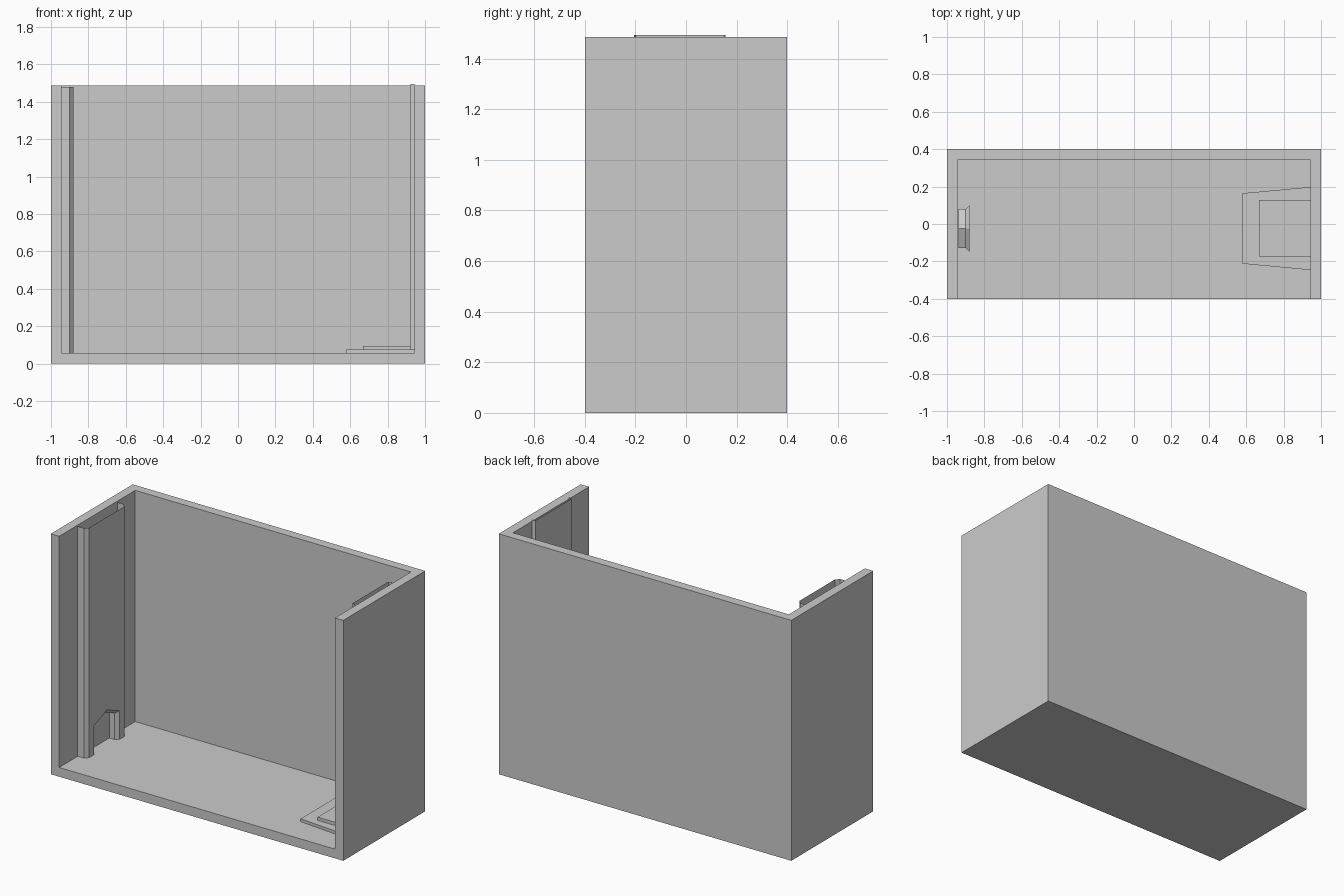
import bpy, bmesh

if "Cube" in bpy.data.objects:
    bpy.data.objects.remove(bpy.data.objects["Cube"])

CY = -0.024          # shared centre line of both chimney breasts
T = 0.057            # wall and floor thickness
TOP = 1.486


def make_object(name, faces):
    """Object from a list of faces, each a list of points."""
    bm = bmesh.new()
    for pts in faces:
        bm.faces.new([bm.verts.new(p) for p in pts])
    bmesh.ops.remove_doubles(bm, verts=bm.verts, dist=0.0005)
    bmesh.ops.recalc_face_normals(bm, faces=bm.faces)
    me = bpy.data.meshes.new(name)
    bm.to_mesh(me)
    bm.free()
    ob = bpy.data.objects.new(name, me)
    bpy.context.collection.objects.link(ob)
    return ob


def strip(a, b):
    """Quads joining two open point rows."""
    return [[a[i], a[i + 1], b[i + 1], b[i]] for i in range(len(a) - 1)]


def prism(name, outline, z0, z1):
    low = [(x, y, z0) for x, y in outline]
    high = [(x, y, z1) for x, y in outline]
    return make_object(name, [low, high] + strip(low + low[:1], high + high[:1]))


def rect(x0, x1, y0, y1):
    return [(x0, y0), (x1, y0), (x1, y1), (x0, y1)]


# room: a block hollowed from the top and front
room = prism("room_walls_and_floor", rect(-1, 1, -0.4, 0.4), 0, TOP)
cutter = prism("room_cutter", rect(-1 + T, 1 - T, -0.6, 0.4 - T), T, 2)
cutter.hide_render = True
cutter.hide_viewport = True
cutter.display_type = 'WIRE'
cut = room.modifiers.new("hollow", 'BOOLEAN')
cut.operation = 'DIFFERENCE'
cut.object = cutter
cut.solver = 'EXACT'


# left chimney breast: open-topped shell with a flared gabled opening
def gable(x, half, eave, ridge):
    return [(x, CY - half, T), (x, CY - half, eave), (x, CY, ridge),
            (x, CY + half, eave), (x, CY + half, T)]


mouth = gable(-0.88, 0.124, 0.235, 0.285)
throat = gable(-0.90, 0.105, 0.22, 0.265)
back = gable(-0.937, 0.105, 0.22, 0.265)
Z = 1.478
front = [(-0.88, CY + 0.173, T), (-0.88, CY + 0.173, Z),
         (-0.88, CY - 0.173, Z), (-0.88, CY - 0.173, T)]
faces = [front + mouth, back] + strip(mouth, throat) + strip(throat, back)
for s in (-1, 1):
    side = [(-0.88, 0.173), (-0.90, 0.195), (-1 + T, 0.195)]
    faces += strip([(x, CY + s * h, T) for x, h in side],
                   [(x, CY + s * h, Z) for x, h in side])
make_object("left_chimney_breast", faces)

# right chimney breast: shallow open-topped shell standing on the hearth
plan = [(0.943, CY - 0.181), (0.923, CY - 0.174),
        (0.923, CY + 0.174), (0.943, CY + 0.181)]
make_object("right_chimney_breast",
            strip([(x, y, 0.075) for x, y in plan],
                  [(x, y, 1.494) for x, y in plan]))

# two-step hearth
prism("hearth_lower_step", [(0.577, CY - 0.188), (0.943, CY - 0.222),
                            (0.943, CY + 0.222), (0.577, CY + 0.188)], T, 0.075)
prism("hearth_upper_step", rect(0.667, 0.943, CY - 0.151, CY + 0.151), 0.075, 0.095)
